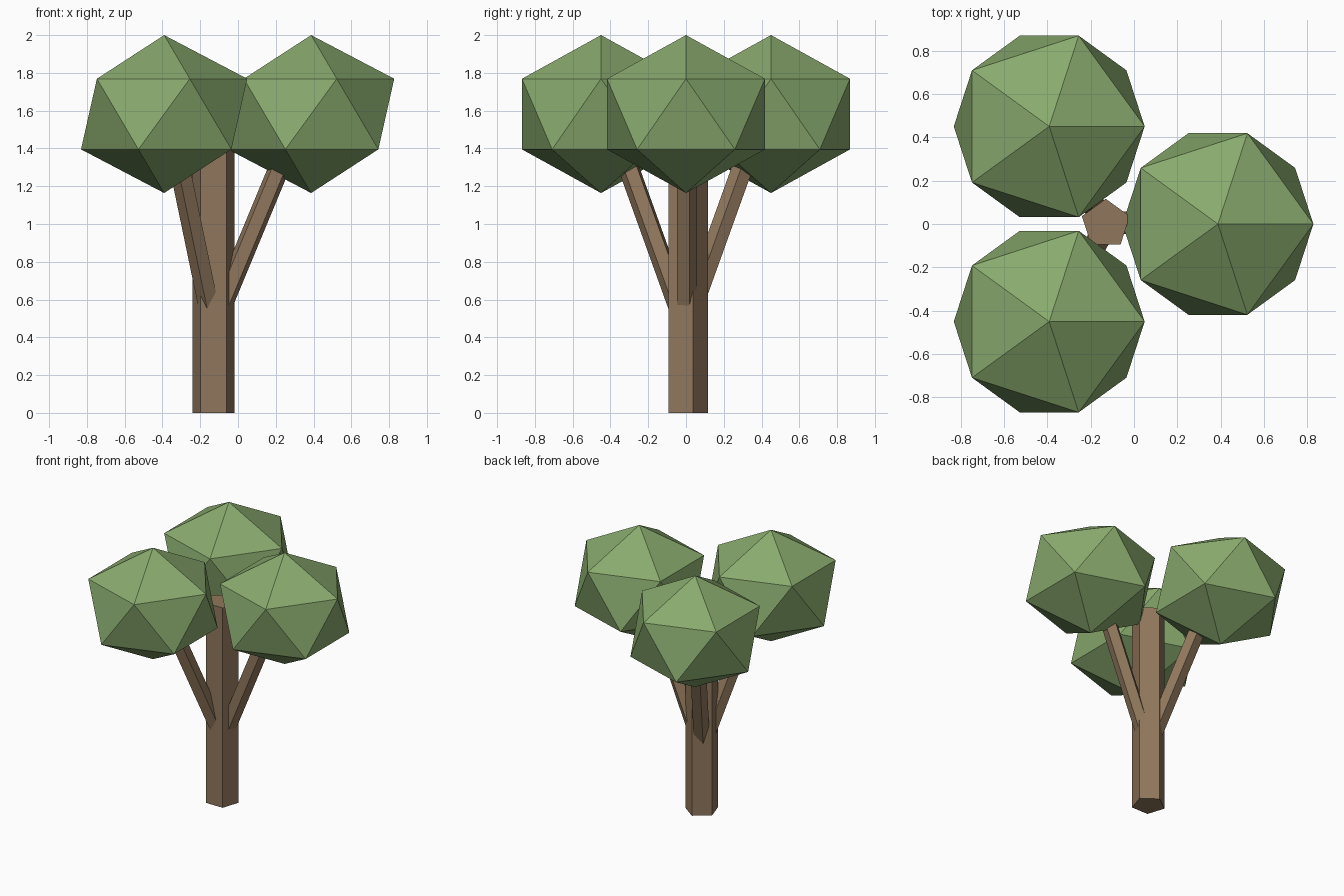
import bpy
import bmesh
from math import radians, cos, sin, atan, hypot
from mathutils import Matrix, Vector

cube = bpy.data.objects.get("Cube")
if cube:
    bpy.data.objects.remove(cube, do_unlink=True)


def make_material(name, rgb):
    mat = bpy.data.materials.new(name)
    mat.use_nodes = True
    color = (*rgb, 1.0)
    mat.diffuse_color = color
    bsdf = next(n for n in mat.node_tree.nodes if n.type == 'BSDF_PRINCIPLED')
    bsdf.inputs["Base Color"].default_value = color
    return mat


def finish(bm, name, mat):
    bmesh.ops.recalc_face_normals(bm, faces=bm.faces[:])
    mesh = bpy.data.meshes.new(name)
    bm.to_mesh(mesh)
    bm.free()
    mesh.materials.append(mat)
    obj = bpy.data.objects.new(name, mesh)
    bpy.context.collection.objects.link(obj)
    return obj


def five_sided_post(name, radius, length, matrix, mat):
    """Pentagonal prism along local z, with one flat side towards local -y."""
    bm = bmesh.new()
    angles = [radians(90 + 72 * i) for i in range(5)]
    base = bm.faces.new([bm.verts.new((radius * cos(a), radius * sin(a), 0)) for a in angles])
    top = bmesh.ops.extrude_face_region(bm, geom=[base], use_keep_orig=True)
    verts = [g for g in top["geom"] if isinstance(g, bmesh.types.BMVert)]
    bmesh.ops.translate(bm, verts=verts, vec=(0, 0, length))
    bm.transform(matrix)
    return finish(bm, name, mat)


def leaf_ball(name, center, mat):
    """Slightly flattened icosahedron."""
    bm = bmesh.new()
    bmesh.ops.create_icosphere(bm, subdivisions=1, radius=1)
    bm.transform(Matrix.Translation(center) @ Matrix.Diagonal((0.492, 0.492, 0.418, 1)))
    return finish(bm, name, mat)


bark = make_material("bark_brown", (0.28, 0.185, 0.107))
leaves = make_material("leaf_green", (0.25, 0.405, 0.155))

# Trunk
trunk_x = -0.13
five_sided_post("trunk", 0.116, 1.5, Matrix.Translation((trunk_x, 0, 0)), bark)

# Three leaning branches, each carrying a ball of leaves
slope = 0.415
rise = 1.04
for side, azimuth, center in (
    ("left", 0, (0.387, 0, 1.582)),
    ("back", 120, (-0.391, 0.45, 1.582)),
    ("front", 240, (-0.391, -0.45, 1.582)),
):
    lean = (Matrix.Translation((trunk_x, 0, 0.46))
            @ Matrix.Rotation(radians(azimuth), 4, 'Z')
            @ Matrix.Rotation(atan(slope), 4, 'Y'))
    five_sided_post(side + "_branch", 0.058, rise * hypot(1, slope), lean, bark)
    leaf_ball(side + "_foliage", Vector(center), leaves)
